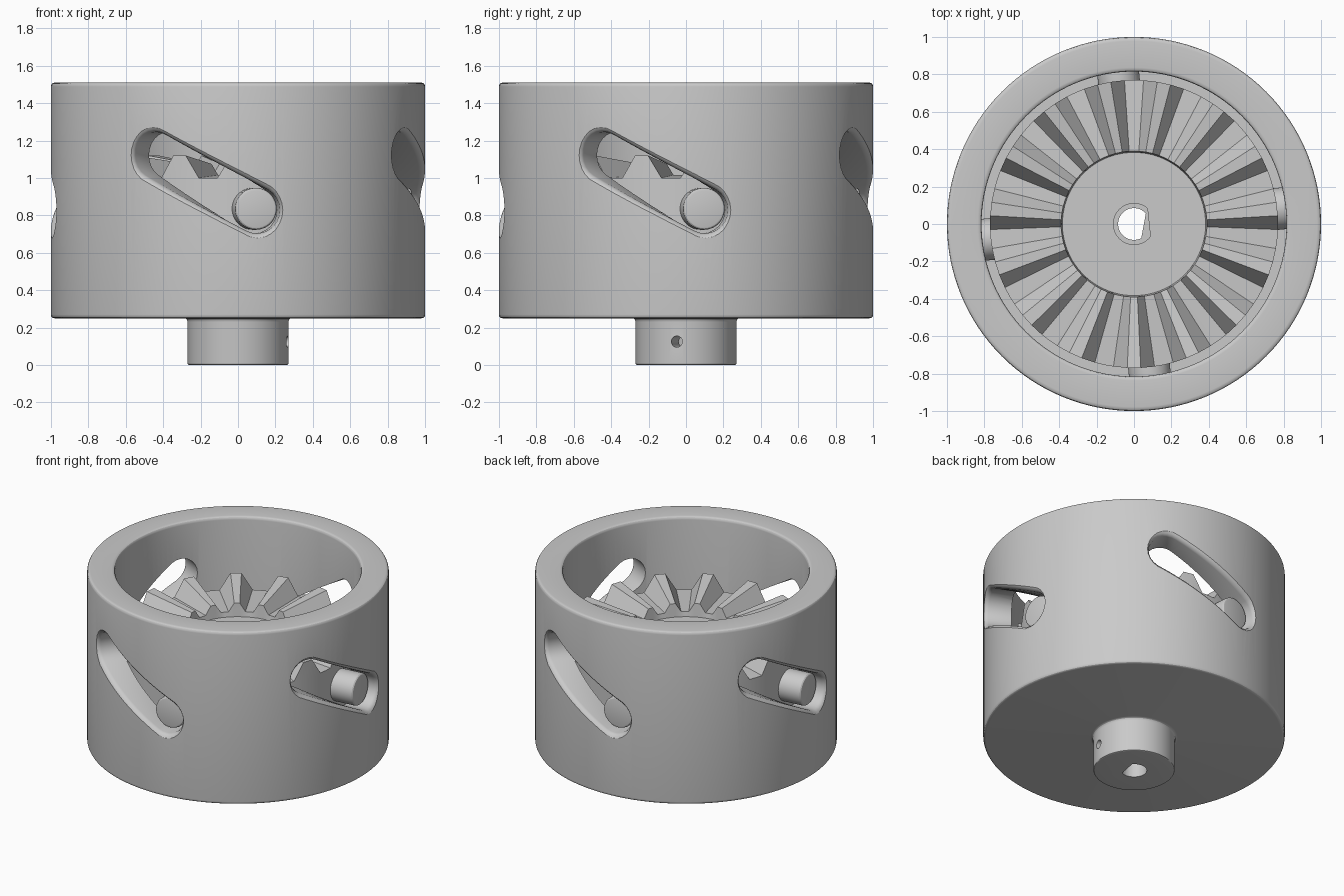
import bpy, bmesh, math
from mathutils import Vector

if "Cube" in bpy.data.objects:
    bpy.data.objects.remove(bpy.data.objects["Cube"], do_unlink=True)

grey = bpy.data.materials.new("plain grey")
grey.use_nodes = True
COLOUR = (0.59, 0.59, 0.59, 1)
grey.diffuse_color = COLOUR
grey.node_tree.nodes["Principled BSDF"].inputs["Base Color"].default_value = COLOUR

TURN = math.radians(6)        # rotor's rotation inside the housing
BOSS_TURN = math.radians(-10.5)
QUARTERS = [k * math.pi / 2 for k in range(4)]


def loft(name, rings, capped):
    """Skin a list of point rings; cap the ends or close the loop."""
    bm = bmesh.new()
    loops = [[bm.verts.new(p) for p in ring] for ring in rings]
    n = len(loops[0])
    pairs = list(zip(loops, loops[1:]))
    if capped:
        bm.faces.new(loops[0])
        bm.faces.new(loops[-1])
    else:
        pairs.append((loops[-1], loops[0]))
    for a, b in pairs:
        for i in range(n):
            j = (i + 1) % n
            bm.faces.new((a[i], a[j], b[j], b[i]))
    bmesh.ops.recalc_face_normals(bm, faces=bm.faces)
    if bm.calc_volume(signed=True) < 0:
        bmesh.ops.reverse_faces(bm, faces=bm.faces)
    mesh = bpy.data.meshes.new(name)
    bm.to_mesh(mesh)
    bm.free()
    obj = bpy.data.objects.new(name, mesh)
    bpy.context.collection.objects.link(obj)
    mesh.materials.append(grey)
    return obj


def polar(r, a, z):
    return Vector((r * math.cos(a), r * math.sin(a), z))


def rounded(corners, steps=4):
    """Closed profile of (radius, height, fillet) with softened corners."""
    out = []
    for i, (x, y, f) in enumerate(corners):
        p = Vector((x, y))
        if not f:
            out.append(p)
            continue
        a = p + (Vector(corners[i - 1][:2]) - p).normalized() * f
        b = p + (Vector(corners[(i + 1) % len(corners)][:2]) - p).normalized() * f
        for s in range(steps + 1):
            t = s / steps
            out.append(a * (1 - t) ** 2 + p * 2 * t * (1 - t) + b * t * t)
    return out


def activate(obj):
    bpy.ops.object.select_all(action="DESELECT")
    obj.select_set(True)
    bpy.context.view_layer.objects.active = obj


def cut(obj, cutter):
    mod = obj.modifiers.new("cut", "BOOLEAN")
    mod.operation = "DIFFERENCE"
    mod.solver = "EXACT"
    mod.object = cutter
    activate(obj)
    bpy.ops.object.modifier_apply(modifier=mod.name)
    bpy.data.objects.remove(cutter, do_unlink=True)


def smooth(obj):
    activate(obj)
    bpy.ops.object.shade_smooth_by_angle(angle=math.radians(28))


def d_cutter(r, flat, turn, z0, z1):
    """Prism for a shaft hole with one flat side."""
    half = math.acos(flat / r)
    span = 2 * math.pi - 2 * half
    angles = [turn + half + span * i / 40 for i in range(41)]
    return loft("bore_cutter", [[polar(r, a, z) for a in angles] for z in (z0, z1)], True)


def slot_cutter(turn):
    """Slanted slot with round ends, swept around the wall and flared outside."""
    low, high = (turn + TURN, 0.828), (turn - math.radians(27), 1.122)
    slope = math.atan2(high[1] - low[1], 0.9 * (high[0] - low[0]))
    right, left = slope - math.pi / 2, slope + math.pi / 2
    n = 12
    path = [(k / n, right) for k in range(n + 1)]                    # one side
    path += [(1, right + math.pi * k / n) for k in range(1, n)]      # upper end
    path += [(1 - k / n, left) for k in range(n + 1)]                # other side
    path += [(0, left + math.pi * k / n) for k in range(1, n)]       # lower end

    def ring(r, w):
        points = []
        for t, d in path:
            a = low[0] * (1 - t) + high[0] * t
            z = low[1] * (1 - t) + high[1] * t
            tangent = Vector((-math.sin(a), math.cos(a), 0))
            points.append(polar(r, a, z + w * math.sin(d)) + tangent * w * math.cos(d))
        return points

    # flat end caps, well clear of the curved wall
    middle = polar(1, (low[0] + high[0]) / 2, 0)

    def flattened(points, distance):
        return [p + middle * (distance - p.dot(middle)) for p in points]

    rings = [ring(r, w) for r, w in (
        (0.77, .124), (0.965, .124), (0.98, .128), (0.992, .138), (1.0, .15), (1.02, .18))]
    rings.insert(0, flattened(rings[0], 0.5))
    rings.append(flattened(rings[-1], 1.2))
    return loft("slot_cutter", rings, True)


# Housing: cup with a small boss underneath
SIDES = 128
circle = [2 * math.pi * i / SIDES for i in range(SIDES)]
profile = rounded([
    (0.03, 0, 0), (0.27, 0, .012), (0.27, 0.25, .02), (1, 0.25, .02),
    (1, 1.51, .022), (0.815, 1.51, .022), (0.815, 0.43, 0), (0.03, 0.43, 0)])
housing = loft("housing", [[polar(p.x, a, p.y) for a in circle] for p in profile], False)
for q in QUARTERS:
    cut(housing, slot_cutter(q))
cut(housing, d_cutter(0.085, 0.052, BOSS_TURN, -0.1, 0.6))

# Set screw hole in the boss
bpy.ops.mesh.primitive_cylinder_add(
    vertices=24, radius=0.03, depth=0.3, location=polar(0.2, BOSS_TURN, 0.125),
    rotation=(0, math.pi / 2, BOSS_TURN))
cut(housing, bpy.context.object)
smooth(housing)

# Rotor: disc with a crown of tapered teeth
TEETH = 15
angles, high = [], []
for k in range(TEETH):
    centre = TURN + 2 * math.pi * k / TEETH
    for deg, h in ((-8.2, 0), (-2.7, 1), (2.7, 1), (8.2, 0), (12, 0)):
        angles.append(centre + math.radians(deg))
        high.append(h)


def crown(r):
    return [polar(r, a, 1.03 + r * (0.117 if h else -0.039)) for a, h in zip(angles, high)]


def level(r, z):
    return [polar(r, a, z) for a in angles]


rotor = loft("toothed_rotor", [
    level(0.05, 0.62), level(0.77, 0.62), level(0.77, 0.99), crown(0.77), crown(0.39),
    level(0.383, 0.98), level(0.05, 0.98)], False)
cut(rotor, d_cutter(0.11, 0.08, TURN, 0.5, 1.3))
smooth(rotor)

# Guide pins riding in the slots
for i, q in enumerate(QUARTERS):
    a = q + TURN
    bpy.ops.mesh.primitive_cylinder_add(
        vertices=48, radius=0.112, depth=0.3, location=polar(0.78, a, 0.835),
        rotation=(0, math.pi / 2, a))
    pin = bpy.context.object
    pin.name = f"guide_pin_{i + 1}"
    pin.data.materials.append(grey)
    bevel = pin.modifiers.new("soft_edge", "BEVEL")
    bevel.width = 0.016
    bevel.segments = 3
    bevel.limit_method = "ANGLE"
    bpy.ops.object.modifier_apply(modifier=bevel.name)
    smooth(pin)
